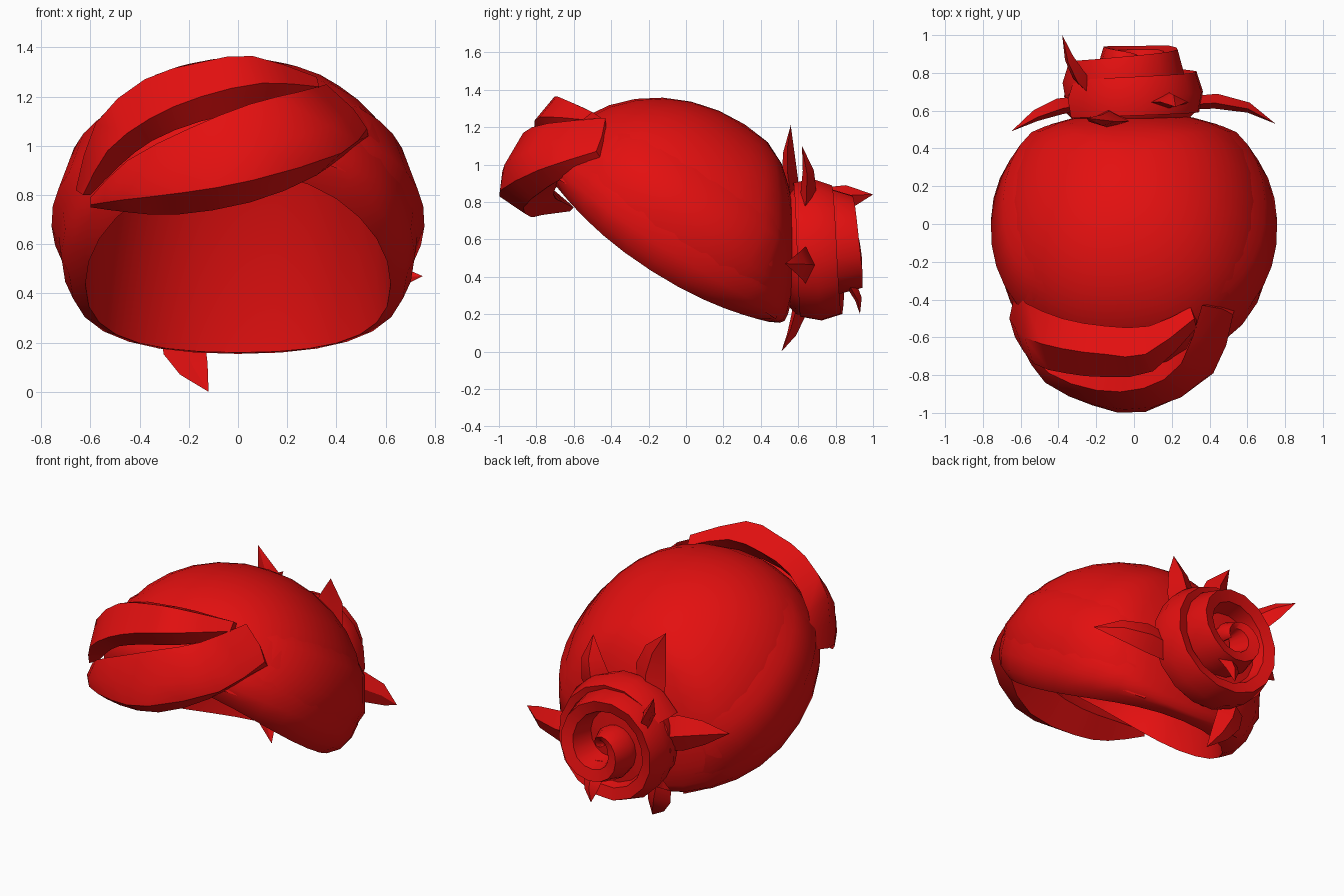
import bpy, math
from mathutils import Vector

if "Cube" in bpy.data.objects:
    bpy.data.objects.remove(bpy.data.objects["Cube"])

red = bpy.data.materials.new("hair_red")
red.diffuse_color = (0.77, 0.005, 0.005, 1)
red.use_nodes = True
red.node_tree.nodes["Principled BSDF"].inputs["Base Color"].default_value = red.diffuse_color


def add_mesh(name, verts, faces, angle=40):
    me = bpy.data.meshes.new(name)
    me.from_pydata([tuple(v) for v in verts], [], faces)
    me.materials.append(red)
    ob = bpy.data.objects.new(name, me)
    bpy.context.collection.objects.link(ob)
    bpy.ops.object.select_all(action='DESELECT')
    ob.select_set(True)
    bpy.context.view_layer.objects.active = ob
    bpy.ops.object.mode_set(mode='EDIT')
    bpy.ops.mesh.select_all(action='SELECT')
    bpy.ops.mesh.remove_doubles(threshold=0.0005)
    bpy.ops.mesh.normals_make_consistent(inside=False)
    bpy.ops.object.mode_set(mode='OBJECT')
    bpy.ops.object.shade_smooth_by_angle(angle=math.radians(angle))
    return ob


def loft(name, rows, wrap_rows=False, wrap_cols=False, caps=False, angle=40):
    n, m = len(rows), len(rows[0])
    verts = [p for r in rows for p in r]
    faces = []
    for i in range(n if wrap_rows else n - 1):
        for j in range(m if wrap_cols else m - 1):
            a, b = i, (i + 1) % n
            k = (j + 1) % m
            faces.append((a * m + j, a * m + k, b * m + k, b * m + j))
    if caps:
        faces.append([i * m for i in range(n)])
        faces.append([i * m + m - 1 for i in range(n)])
    return add_mesh(name, verts, faces, angle)


def smooth_row(pts, per=3):
    """Catmull-Rom resampling of a short row of points."""
    p = [Vector(q) for q in pts]
    p = [2 * p[0] - p[1]] + p + [2 * p[-1] - p[-2]]
    out = []
    for i in range(1, len(p) - 2):
        for s in range(per):
            t = s / per
            a, b, c, d = p[i - 1:i + 3]
            out.append(0.5 * (2 * b + (c - a) * t + (2 * a - 5 * b + 4 * c - d) * t * t
                              + (3 * b - a - 3 * c + d) * t ** 3))
    return out + [p[-2]]


# Tilted hair cap, open toward the face, flattened at the back
def cap_point(a, r, n, grow=1.0):
    c, s = (math.copysign(abs(f(a)) ** 0.92, f(a)) for f in (math.cos, math.sin))
    d = -0.04 + 0.8 * r * c * grow
    y = -0.08 + 0.84 * d + 0.54 * n
    if y > 0.48:
        y = 0.48 + 0.5 * (y - 0.48)
    return Vector((0.73 * r * s * grow, y, 0.53 - 0.54 * d + 0.84 * n))


SEG = 28
angs = [2 * math.pi * i / SEG for i in range(SEG)]
rows = []
for k in range(9):
    e = math.radians(90 - 90 * k / 8)
    rows.append([cap_point(a, max(math.cos(e), 1e-5), 0.1 + 0.69 * math.sin(e)) for a in angs])
for r, n, lift in ((0.985, 0.0, 0.045), (0.94, -0.09, 0.1), (0.85, -0.14, 0.11)):
    rows.append([cap_point(a, r, n + lift * math.cos(a) ** 2) for a in angs])
# Upright inner wall rising from the rim, closed over the top
for shrink, z in ((1, 0.9), (0.8, 1.07), (0.45, 1.17), (0, 1.2)):
    rows.append([Vector((p.x * shrink, -0.12 + (p.y + 0.12) * shrink, max(p.z + 0.01, z)))
                 for p in rows[11]])
loft("hair_cap", rows, wrap_cols=True, angle=50)

# Thin raised strands along both sides of the cap
for side, label in ((1, "right"), (-1, "left")):
    rows = []
    for e, g in ((34, 0.965), (24, 1.04), (6, 1.045), (-8, 0.965)):
        er = math.radians(e)
        row = []
        for i in range(15):
            u = i / 14
            a = side * math.radians(25 + 125 * u)
            f = 0.975 + (g - 0.975) * math.sin(math.pi * u)
            row.append(cap_point(a, math.cos(er), 0.1 + 0.69 * math.sin(er), f))
        rows.append(row)
    loft("side_strand_" + label, rows)

# Large fringe lock swept across the forehead
front = [
    [(-.6, -.62, .79), (-.45, -.79, .94), (-.2, -.88, 1.07), (.05, -.87, 1.17), (.25, -.74, 1.22), (.36, -.43, 1.25)],
    [(-.6, -.64, .77), (-.47, -.84, .84), (-.2, -.96, .93), (.1, -.97, 1.0), (.37, -.82, 1.08), (.47, -.45, 1.15)],
    [(-.6, -.64, .76), (-.47, -.83, .78), (-.22, -.96, .81), (.06, -.995, .86), (.42, -.79, .97), (.525, -.48, 1.07)],
    [(-.6, -.62, .75), (-.45, -.77, .73), (-.25, -.83, .72), (.05, -.87, .77), (.32, -.74, .88), (.53, -.46, 1.04)],
    [(-.58, -.6, .77), (-.4, -.66, .8), (-.2, -.7, .82), (.05, -.7, .87), (.3, -.6, .96), (.45, -.42, 1.08)],
]
loft("front_fringe", [smooth_row(r, 2) for r in front], wrap_rows=True, caps=True)

# Upper fringe lock behind it
upper = [
    [(-.63, -.36, .85), (-.57, -.42, 1.05), (-.38, -.5, 1.22), (-.15, -.54, 1.28), (.08, -.54, 1.3), (.3, -.44, 1.24)],
    [(-.66, -.5, .82), (-.58, -.6, 1.09), (-.38, -.66, 1.27), (-.15, -.69, 1.34), (.06, -.69, 1.365), (.32, -.5, 1.28)],
    [(-.63, -.6, .8), (-.53, -.74, .98), (-.36, -.79, 1.11), (-.15, -.81, 1.2), (.1, -.78, 1.255), (.33, -.55, 1.24)],
    [(-.6, -.55, .8), (-.48, -.64, .92), (-.35, -.7, 1.02), (-.15, -.74, 1.1), (.1, -.7, 1.15), (.33, -.5, 1.18)],
]
loft("upper_fringe", [smooth_row(r, 2) for r in upper], wrap_rows=True, caps=True)

# Rolled bun at the back: a base and a coiled band
CX, CZ = -0.02, 0.54


def bun_point(a, r, y):
    return Vector((CX + r * math.cos(a), y, CZ + r * math.sin(a)))


b_angs = [2 * math.pi * i / 16 for i in range(16)]
prof = [(.3, .55), (.34, .59), (.35, .68), (.28, .76), (.001, .78)]
loft("bun_base", [[bun_point(a, r, y) for a in b_angs] for r, y in prof], wrap_cols=True)


def lerp_keys(keys, u):
    for (u0, v0), (u1, v1) in zip(keys, keys[1:]):
        if u <= u1:
            return v0 + (v1 - v0) * (u - u0) / (u1 - u0)
    return keys[-1][1]


N, TURNS = 40, 2.5
radius = [(0, .385), (.2, .39), (.42, .355), (.6, .27), (.8, .15), (1, .05)]
height = [(0, .76), (.25, .83), (.42, .87), (.6, .945), (.75, .94), (1, .87)]
coil = [[] for _ in range(5)]
for i in range(N + 1):
    u = i / N
    a = 2.6 - u * TURNS * 2 * math.pi
    r, top = lerp_keys(radius, u), lerp_keys(height, u)
    th = min(0.14, 0.8 * r)
    low = 0.56 + 0.2 * u
    for k, (rr, y) in enumerate(((r - .02, low), (r, (low + top) / 2), (r - .035, top),
                                 (r - th * .75, top - .02), (r - th, low + .08))):
        coil[k].append(bun_point(a, rr, y))
loft("bun_coil", coil, wrap_rows=True, caps=True)


# Loose pointed hair tips around the bun
def tip(name, base, end, width, bend):
    base, end, bend = Vector(base), Vector(end), Vector(bend)
    axis = (end - base).normalized()
    out = Vector((0, 1, 0)) if abs(axis.y) < 0.85 else Vector((1, 0, 0))
    s = axis.cross(out).normalized()
    o = s.cross(axis)
    cols = [[], [], [], []]
    for t, w in ((0, .9), (.3, 1), (.65, .68), (1, .005)):
        c = base.lerp(end, t) + bend * math.sin(math.pi * t)
        for k, v in enumerate((s * width, o * width * .5, -s * width, -o * width * .3)):
            cols[k].append(c + v * w)
    loft(name, cols, wrap_rows=True, angle=30)


tips = [
    ((-.14, .56, .8), (-.25, .56, 1.21), .11, (.05, -.02, 0)),
    ((.14, .62, .72), (.22, .62, 1.1), .11, (.02, .03, 0)),
    ((-.24, .72, .74), (-.38, 1.0, .84), .09, (-.02, -.03, .03)),
    ((-.28, .63, .6), (-.65, .49, .65), .11, (0, .03, .02)),
    ((.26, .63, .46), (.75, .53, .47), .1, (.03, .05, 0)),
    ((-.24, .6, .27), (-.12, .51, 0), .09, (-.02, .02, 0)),
    ((.04, .82, .42), (.02, .93, .2), .07, (0, .03, 0)),
]
for i, (b, e, w, bd) in enumerate(tips):
    tip("hair_tip_%d" % (i + 1), b, e, w, bd)
